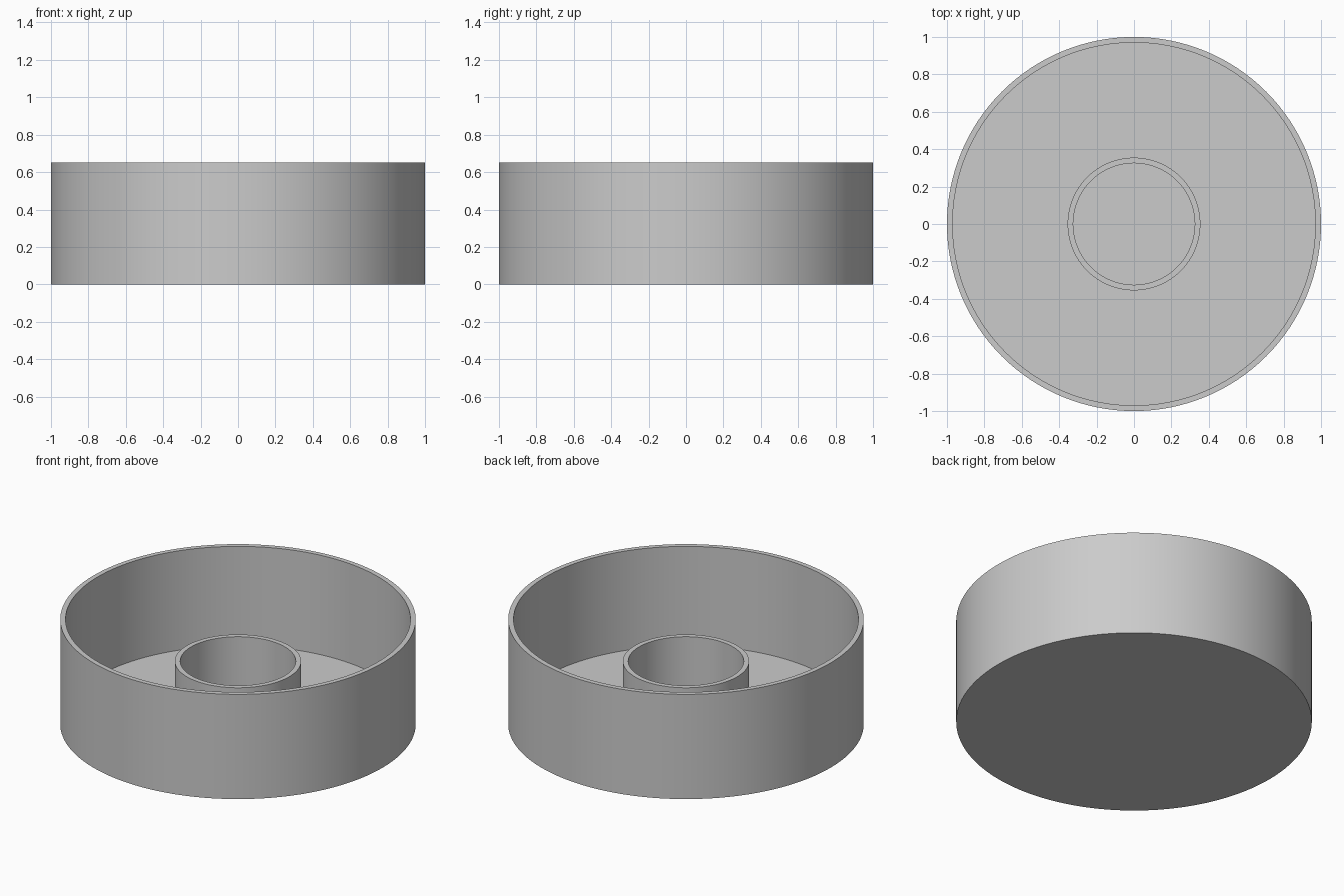
import bpy
import bmesh
import math

if "Cube" in bpy.data.objects:
    bpy.data.objects.remove(bpy.data.objects["Cube"], do_unlink=True)

SEGMENTS = 128
WALL = 0.03
FLOOR = 0.033

grey = bpy.data.materials.new("plain grey")
grey.use_nodes = True
colour = (0.6, 0.6, 0.6, 1)
grey.diffuse_color = colour
grey.node_tree.nodes["Principled BSDF"].inputs["Base Color"].default_value = colour


def lathe(name, profile):
    """Spin a radius/height profile around the z axis."""
    bm = bmesh.new()
    verts = [bm.verts.new((r, 0, z)) for r, z in profile]
    edges = [bm.edges.new(pair) for pair in zip(verts, verts[1:])]
    bmesh.ops.spin(bm, geom=verts + edges, cent=(0, 0, 0), axis=(0, 0, 1),
                   angle=math.tau, steps=SEGMENTS, use_merge=True)
    bmesh.ops.remove_doubles(bm, verts=bm.verts, dist=0.0001)
    bmesh.ops.recalc_face_normals(bm, faces=bm.faces)
    mesh = bpy.data.meshes.new(name)
    bm.to_mesh(mesh)
    bm.free()
    mesh.materials.append(grey)
    obj = bpy.data.objects.new(name, mesh)
    bpy.context.collection.objects.link(obj)
    bpy.ops.object.select_all(action="DESELECT")
    obj.select_set(True)
    bpy.context.view_layer.objects.active = obj
    bpy.ops.object.shade_smooth_by_angle(angle=math.radians(30))
    return obj


# Round tray with a raised central collar, turned as one solid
outer, height = 1.0, 0.65
collar, collar_height = 0.355, 0.39
lathe("round_tray", [
    (0, 0), (outer, 0), (outer, height),                      # base and outer wall
    (outer - WALL, height), (outer - WALL, FLOOR),            # rim and inner wall
    (collar, FLOOR), (collar, collar_height),                 # floor and collar outside
    (collar - WALL, collar_height), (collar - WALL, FLOOR),   # collar top and inside
    (0, FLOOR),
])
